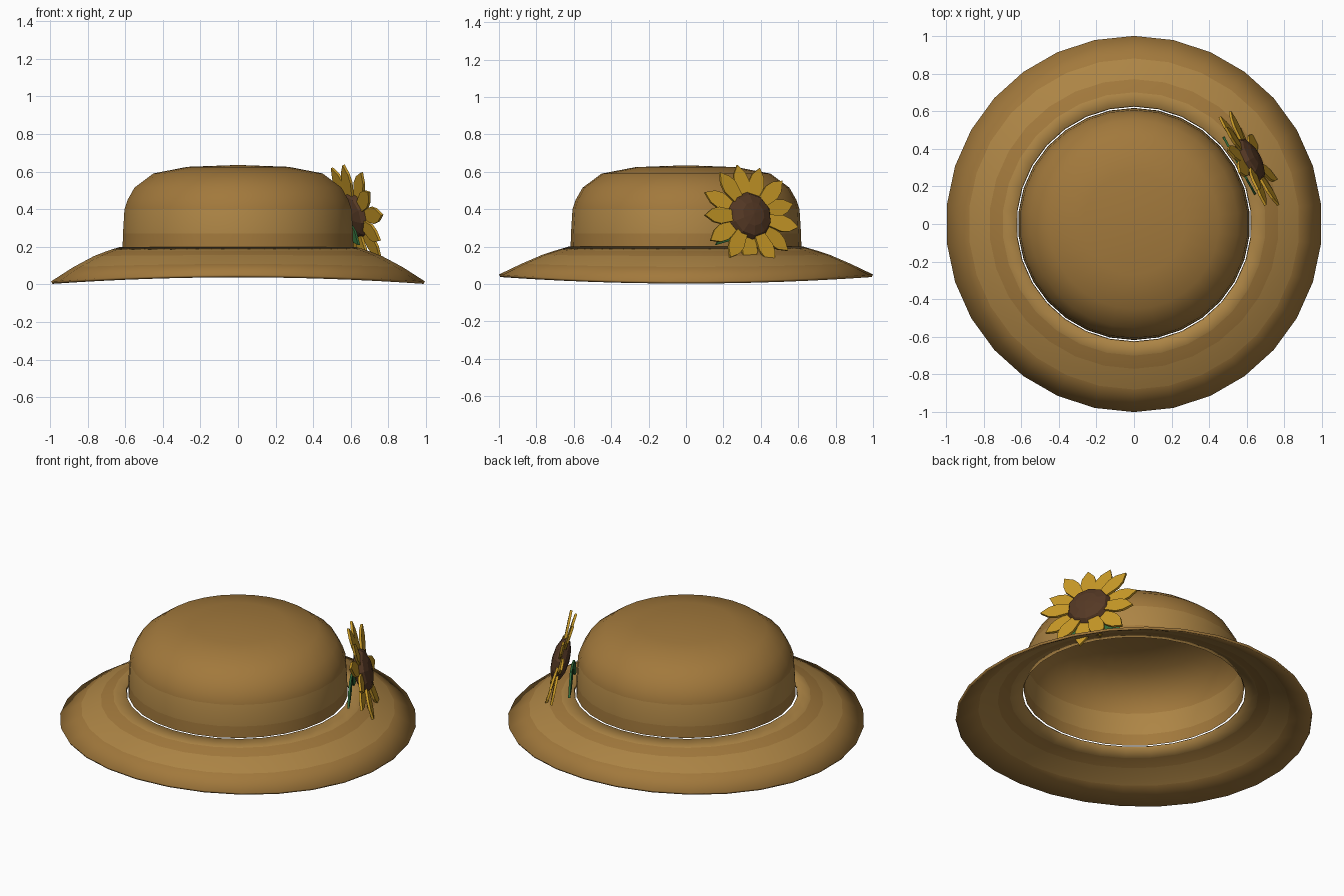
import bpy, bmesh, math
from mathutils import Vector, Matrix

if "Cube" in bpy.data.objects:
    bpy.data.objects.remove(bpy.data.objects["Cube"])

SEG = 30


def material(name, rgb):
    m = bpy.data.materials.new(name)
    m.diffuse_color = (*rgb, 1)
    m.use_nodes = True
    m.node_tree.nodes["Principled BSDF"].inputs["Base Color"].default_value = m.diffuse_color
    return m


straw = material("straw", (0.36, 0.19, 0.045))
straw_light = material("straw_light", (0.42, 0.235, 0.06))
petal_mat = material("petal_yellow", (0.58, 0.32, 0.02))
seed_mat = material("seed_brown", (0.09, 0.04, 0.018))
leaf_mat = material("leaf_green", (0.03, 0.14, 0.04))


def finish(bm, name, mats, smooth=False):
    mesh = bpy.data.meshes.new(name)
    bmesh.ops.recalc_face_normals(bm, faces=bm.faces)
    for f in bm.faces:
        f.smooth = smooth
    bm.to_mesh(mesh)
    bm.free()
    for m in mats:
        mesh.materials.append(m)
    ob = bpy.data.objects.new(name, mesh)
    bpy.context.collection.objects.link(ob)
    return ob


def lathe(profile, light_bands, height=lambda r, z, a: z):
    """Revolve (r, z) points; a zero radius closes the surface at a pole."""
    bm = bmesh.new()
    rings = []
    for r, z in profile:
        if r == 0:
            rings.append([bm.verts.new((0, 0, z))] * SEG)
            continue
        angles = [math.pi / 2 + math.tau * i / SEG for i in range(SEG)]
        rings.append([bm.verts.new((r * math.cos(a), r * math.sin(a), height(r, z, a)))
                      for a in angles])
    for k in range(len(rings) - 1):
        lo, hi = rings[k], rings[k + 1]
        for i in range(SEG):
            j = (i + 1) % SEG
            corners = [lo[i], lo[j], hi[j], hi[i]]
            f = bm.faces.new(list(dict.fromkeys(corners)))
            f.material_index = int(k in light_bands)
    return bm


# Crown: open-bottomed dome
crown = [(0.617, 0.2), (0.615, 0.27), (0.607, 0.4), (0.59, 0.45), (0.553, 0.515),
         (0.452, 0.59), (0.27, 0.625), (0, 0.635)]
finish(lathe(crown, {1}), "crown", [straw, straw_light], True)

# Brim: sloping ring that dips at the sides
brim_profile = [(1.0, 0.033), (0.88, 0.1), (0.77, 0.153), (0.70, 0.178), (0.628, 0.2)]


def dip(r, z, a):
    t = (r - 0.628) / 0.372
    return z - 0.018 * t * t * math.cos(2 * a)


bm = lathe(brim_profile, {1, 3}, dip)
brim = finish(bm, "brim", [straw, straw_light], True)
if brim.data.polygons[0].normal.z < 0:
    brim.data.flip_normals()
shell = brim.modifiers.new("thickness", "SOLIDIFY")
shell.thickness = 0.015
shell.offset = -1

# Flower frame: local x sideways, local y up, local z outwards
yaw = math.radians(29)


def frame(centre, tilt):
    out = Vector((math.cos(yaw) * math.cos(tilt), math.sin(yaw) * math.cos(tilt), math.sin(tilt)))
    side = Vector((-math.sin(yaw), math.cos(yaw), 0))
    rot = Matrix((side, out.cross(side), out)).transposed()
    return Matrix.Translation(centre) @ rot.to_4x4()


flower = frame((0.617, 0.342, 0.365), math.radians(14))


def slab(bm, outline, thick, mat):
    """Thin extruded plate from a flat outline."""
    top = [bm.verts.new(mat @ Vector((x, y, thick / 2))) for x, y in outline]
    bot = [bm.verts.new(mat @ Vector((x, y, -thick / 2))) for x, y in outline]
    bm.faces.new(top)
    bm.faces.new(bot[::-1])
    n = len(outline)
    for i in range(n):
        j = (i + 1) % n
        bm.faces.new((top[j], top[i], bot[i], bot[j]))


# Petals: 13 pointed plates
half = [(0.025, 0.08), (0.046, 0.19), (0.036, 0.235)]
petal = half + [(0, 0.285)] + [(-x, y) for x, y in half[::-1]]
bm = bmesh.new()
for i in range(13):
    turn = Matrix.Rotation(math.tau * i / 13 + 0.12, 4, 'Z')
    lean = Matrix.Rotation(math.radians(3 if i % 2 else -3), 4, 'X')
    slab(bm, petal, 0.014, flower @ turn @ lean)
finish(bm, "petals", [petal_mat])

# Seed head: flattened faceted ball
bm = bmesh.new()
bmesh.ops.create_uvsphere(bm, u_segments=10, v_segments=6, radius=1,
                          matrix=flower @ Matrix.Diagonal((0.13, 0.13, 0.05, 1)))
finish(bm, "seed_head", [seed_mat])

# Leaves: a mirrored pair behind the flower
leaf = [(0, 0), (0.07, 0.04), (0.14, 0.03), (0.215, 0), (0.14, -0.035), (0.07, -0.04)]
behind = frame((0.56, 0.31, 0.335), 0)
for name, angle in (("leaf_left", -36), ("leaf_right", 216)):
    bm = bmesh.new()
    slab(bm, leaf, 0.012, behind @ Matrix.Rotation(math.radians(angle), 4, 'Z'))
    finish(bm, name, [leaf_mat])
